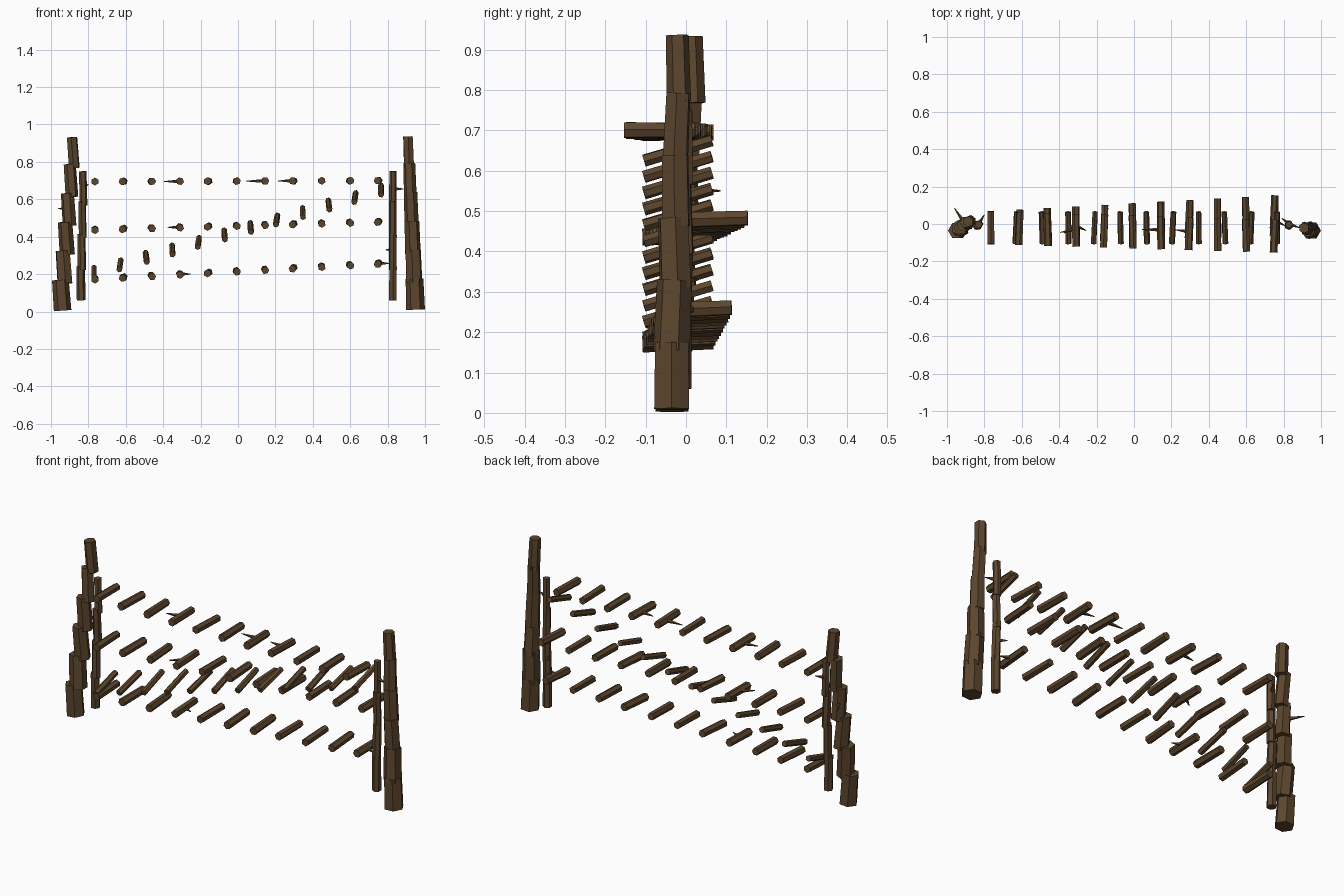
import bpy, bmesh, math
from mathutils import Vector, Matrix

cube = bpy.data.objects.get("Cube")
if cube:
    bpy.data.objects.remove(cube, do_unlink=True)

wood = bpy.data.materials.new("dark_brown_wood")
wood.use_nodes = True
wood.diffuse_color = (0.107, 0.061, 0.027, 1)
shader = wood.node_tree.nodes["Principled BSDF"]
shader.inputs["Base Color"].default_value = wood.diffuse_color


def add_log(mesh_builder, start, end, radius, end_radius, roll=0, sides=6):
    """Faceted, slightly tapered log from the start point to the end point."""
    direction = end - start
    turn = direction.to_track_quat('Z', 'Y').to_matrix().to_4x4()
    place = Matrix.Translation((start + end) / 2) @ turn @ Matrix.Rotation(roll, 4, 'Z')
    bmesh.ops.create_cone(mesh_builder, cap_ends=True, segments=sides, radius1=radius,
                          radius2=end_radius, depth=direction.length, matrix=place)


def finish(mesh_builder, name):
    mesh = bpy.data.meshes.new(name)
    mesh_builder.to_mesh(mesh)
    mesh_builder.free()
    mesh.materials.append(wood)
    part = bpy.data.objects.new(name, mesh)
    bpy.context.collection.objects.link(part)


def stacked_post(name, count, foot, head, foot_radius, head_radius, lean, sway):
    """Overlapping logs climbing from foot to head, each leaning off the line."""
    builder = bmesh.new()
    foot, head = Vector(foot), Vector(head)
    overlap = Vector((0, 0, 0.01))
    for index in range(count):
        low = foot.lerp(head, index / count)
        high = foot.lerp(head, (index + 1) / count)
        middle = (low + high) / 2
        # Every log stands nearly upright, so the stack looks stepped
        tilt = Vector((lean, sway * math.sin(index * 2), 0))
        bottom = Vector((middle.x, middle.y, low.z)) - tilt
        top = Vector((middle.x, middle.y, high.z)) + tilt
        if index > 0:
            bottom -= overlap
        if index < count - 1:
            top += overlap
        fade = index / (count - 1)
        radius = foot_radius + (head_radius - foot_radius) * fade
        add_log(builder, bottom, top, radius, radius * 0.95, roll=index * 0.2)
    finish(builder, name)


# Heavy outer posts and slim inner posts
stacked_post("right_outer_post", count=6, foot=(-0.95, -0.04, 0.005), head=(-0.875, 0.02, 0.932),
             foot_radius=0.047, head_radius=0.031, lean=-0.006, sway=0.005)
stacked_post("left_outer_post", count=6, foot=(0.95, -0.037, 0.01), head=(0.908, -0.018, 0.936),
             foot_radius=0.05, head_radius=0.03, lean=-0.003, sway=0.004)
stacked_post("right_inner_post", count=4, foot=(-0.842, -0.01, 0.06), head=(-0.826, 0, 0.75),
             foot_radius=0.024, head_radius=0.021, lean=-0.002, sway=0.004)
stacked_post("left_inner_post", count=4, foot=(0.828, -0.01, 0.06), head=(0.828, 0, 0.75),
             foot_radius=0.023, head_radius=0.02, lean=0, sway=0.004)


def crossbars(name, count, start, end, radius, rise):
    """Row of short logs lying front to back, drifting from start to end."""
    builder = bmesh.new()
    start, end = Vector(start), Vector(end)
    for index in range(count):
        centre = start.lerp(end, index / (count - 1))
        half = Vector((0, math.cos(rise), math.sin(rise))) * 0.088
        half.x = math.sin(index * 2) * 0.004
        add_log(builder, centre - half, centre + half, radius, radius * 0.95, roll=index / 4)
    finish(builder, name)


# Three rails and the rising diagonal
crossbars("top_rail", count=11, start=(-0.765, -0.02, 0.695), end=(0.75, -0.065, 0.7),
          radius=0.021, rise=0)
crossbars("middle_rail", count=11, start=(-0.765, -0.02, 0.438), end=(0.75, 0.065, 0.48),
          radius=0.021, rise=0.03)
crossbars("bottom_rail", count=11, start=(-0.765, -0.02, 0.174), end=(0.75, 0.025, 0.257),
          radius=0.021, rise=0.04)
crossbars("diagonal_brace", count=12, start=(-0.77, -0.02, 0.21), end=(0.765, -0.02, 0.65),
          radius=0.0165, rise=0.29)


def twig(name, base, reach):
    """Thin pointed stub growing out of a log."""
    builder = bmesh.new()
    base = Vector(base)
    add_log(builder, base, base + Vector(reach), radius=0.012, end_radius=0.002, sides=5)
    finish(builder, name)


# Broken twigs
twig("right_post_twig", base=(-0.91, 0.01, 0.55), reach=(-0.05, 0.075, 0))
twig("right_inner_twig", base=(-0.83, 0, 0.66), reach=(0.03, 0.05, 0.02))
twig("left_upper_twig", base=(0.83, 0, 0.655), reach=(0.055, -0.02, 0))
twig("left_lower_twig", base=(0.83, 0, 0.33), reach=(-0.04, 0.03, 0))
twig("top_rail_right_twig", base=(-0.31, -0.03, 0.695), reach=(-0.085, -0.015, 0))
twig("top_rail_centre_twig", base=(0.143, -0.03, 0.697), reach=(-0.1, 0, 0))
twig("top_rail_left_twig", base=(0.295, -0.04, 0.698), reach=(-0.08, 0.01, 0))
twig("middle_rail_twig", base=(-0.31, 0, 0.45), reach=(-0.065, -0.05, 0))
twig("bottom_rail_right_twig", base=(-0.31, -0.01, 0.2), reach=(0.055, -0.025, 0))
twig("bottom_rail_left_twig", base=(0.75, 0.02, 0.257), reach=(0.06, -0.03, 0))
